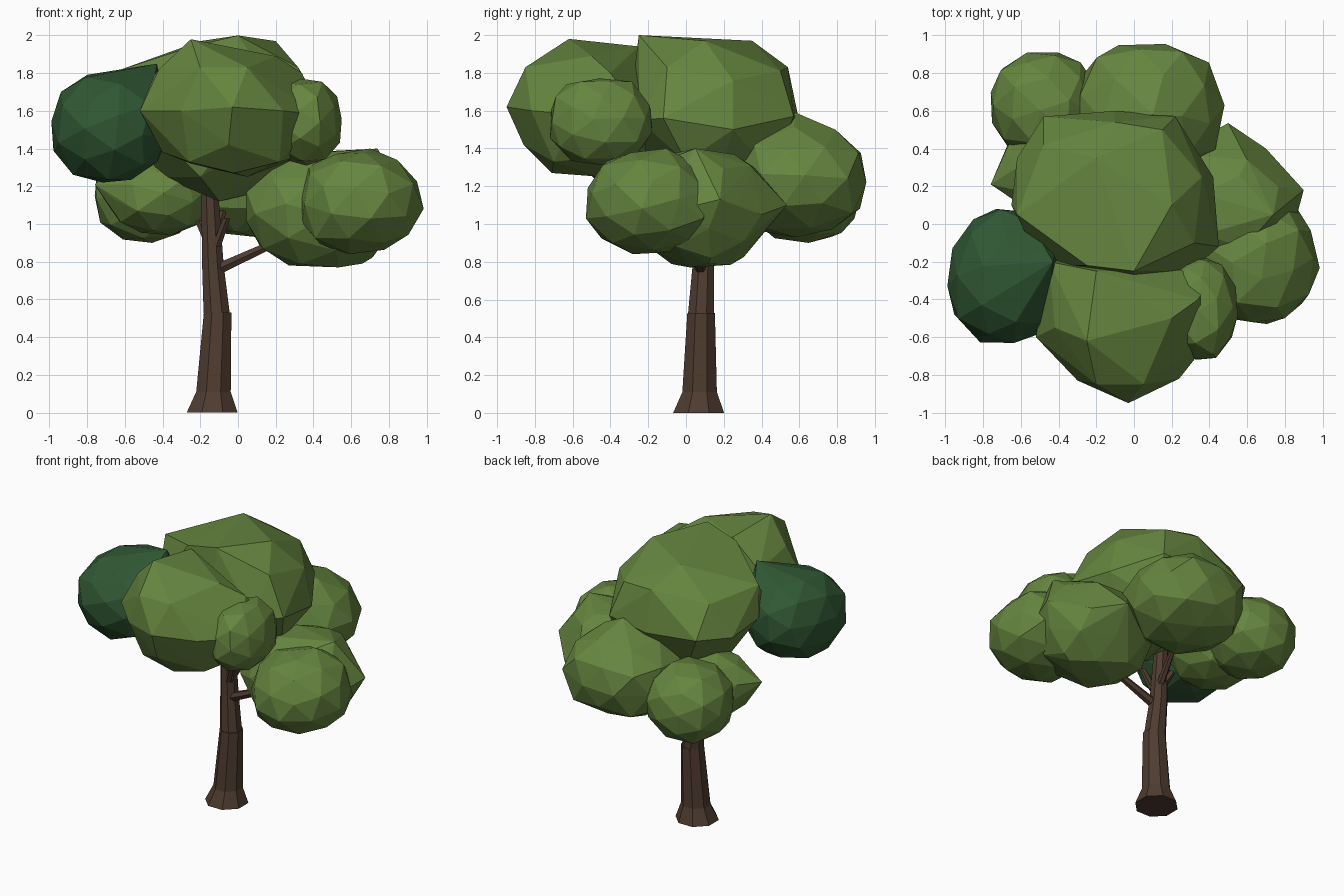
import bpy, bmesh, math, random
from mathutils import Vector, Euler

random.seed(4)


def material(name, rgb):
    m = bpy.data.materials.new(name)
    m.diffuse_color = (*rgb, 1)
    return m


LEAF = material("leaf green", (0.132, 0.235, 0.05))
DARK = material("dark leaf green", (0.03, 0.098, 0.034))
BARK = material("bark brown", (0.077, 0.045, 0.029))


def add_object(name, bm, mat):
    bmesh.ops.recalc_face_normals(bm, faces=bm.faces)
    me = bpy.data.meshes.new(name)
    bm.to_mesh(me)
    bm.free()
    me.materials.append(mat)
    ob = bpy.data.objects.new(name, me)
    bpy.context.collection.objects.link(ob)
    return ob


def hull(name, points, mat=LEAF):
    """Faceted clump: convex hull of a few corner points."""
    bm = bmesh.new()
    for p in points:
        bm.verts.new(p)
    res = bmesh.ops.convex_hull(bm, input=bm.verts)
    inner = {g for g in res["geom_interior"] if isinstance(g, bmesh.types.BMVert)}
    bmesh.ops.delete(bm, geom=list(inner), context='VERTS')
    return add_object(name, bm, mat)


def blob(name, lo, hi, mat=LEAF, p=2.2, tips=()):
    """Faceted round clump fitted to a bounding box, pulled out to extra tips."""
    bm = bmesh.new()
    bmesh.ops.create_icosphere(bm, subdivisions=2, radius=1)
    rot = Euler([random.uniform(0, 6.28) for _ in range(3)]).to_matrix()
    pts = []
    for v in bm.verts:
        c = rot @ v.co
        c /= sum(abs(a) ** p for a in c) ** (1 / p)
        pts.append(c * random.uniform(0.95, 1.03))
    bm.free()
    for i in range(3):
        a, b = min(c[i] for c in pts), max(c[i] for c in pts)
        for c in pts:
            c[i] = lo[i] + (c[i] - a) / (b - a) * (hi[i] - lo[i])
    return hull(name, pts + [Vector(t) for t in tips], mat)


def limb(name, rings, sides=8):
    """Tapered tube through (x, y, z, radius) rings."""
    bm = bmesh.new()
    axis = (Vector(rings[-1][:3]) - Vector(rings[0][:3])).normalized()
    if axis.z > 0.9:
        axis = Vector((0, 0, 1))
    u = axis.cross(Vector((0, 1, 0))).normalized()
    w = axis.cross(u)
    loops = []
    for x, y, z, r in rings:
        loop = []
        for k in range(sides):
            t = math.tau * (k + 0.5) / sides
            loop.append(bm.verts.new(Vector((x, y, z)) + (u * math.cos(t) + w * math.sin(t)) * r))
        loops.append(loop)
    for a, b in zip(loops, loops[1:]):
        for k in range(sides):
            n = (k + 1) % sides
            bm.faces.new((a[k], a[n], b[n], b[k]))
    bm.faces.new(loops[0])
    bm.faces.new(loops[-1])
    return add_object(name, bm, BARK)


# Trunk: flared base, then a second section that bends back to the left
limb("lower_trunk", [(-0.137, 0.067, 0, 0.146), (-0.13, 0.072, 0.11, 0.099),
                     (-0.108, 0.08, 0.53, 0.079)])
limb("upper_trunk", [(-0.113, 0.08, 0.525, 0.075), (-0.133, 0.092, 0.78, 0.062),
                     (-0.153, 0.10, 1.25, 0.046)])

# Branches
limb("right_branch", [(-0.12, 0.08, 0.755, 0.034), (0.35, 0.04, 0.97, 0.018)], 6)
limb("short_branch", [(-0.115, 0.06, 0.88, 0.028), (-0.06, 0.02, 1.03, 0.022)], 6)
limb("left_branch", [(-0.15, 0.10, 0.90, 0.03), (-0.205, 0.15, 1.01, 0.022)], 6)
limb("back_branch", [(-0.13, 0.10, 0.88, 0.028), (-0.08, 0.30, 1.06, 0.018)], 6)

# Crown: flat top sloping down to the left
hull("crown_clump", [
    (0, -0.25, 2.0), (0.2, 0.1, 1.97), (-0.2, 0.35, 1.97), (-0.62, 0.05, 1.82), (-0.25, -0.22, 1.94),
    (0.32, -0.1, 1.83), (0.36, 0.25, 1.76), (0.15, 0.5, 1.81), (-0.1, 0.54, 1.83), (-0.48, 0.42, 1.78),
    (-0.48, 0.57, 1.57), (0.22, 0.57, 1.57), (-0.1, 0.6, 1.54), (0.45, -0.12, 1.56), (0.42, 0.25, 1.5),
    (-0.65, 0.1, 1.6), (-0.62, 0.35, 1.55), (0.3, -0.25, 1.55), (-0.5, -0.22, 1.55), (0, -0.31, 1.5),
    (-0.4, 0.1, 1.25), (-0.1, 0, 1.12), (-0.05, 0.3, 1.13), (0.2, 0.15, 1.19), (0.15, 0.45, 1.27),
    (-0.3, 0.42, 1.27), (0.35, 0, 1.33), (-0.2, -0.2, 1.25)])

# Front clump: pointed towards the front
hull("front_clump", [
    (-0.25, -0.62, 1.98), (-0.2, -0.25, 1.94), (0.2, -0.5, 1.89), (0.05, -0.85, 1.83), (-0.2, -0.85, 1.83),
    (-0.42, -0.55, 1.82), (0.34, -0.4, 1.8), (-0.45, -0.2, 1.78),
    (-0.03, -0.95, 1.62), (-0.3, -0.83, 1.6), (0.24, -0.82, 1.6), (-0.52, -0.6, 1.6), (-0.47, -0.2, 1.6),
    (0.43, -0.58, 1.58), (0.42, -0.25, 1.58), (-0.02, -0.71, 1.27), (0.22, -0.7, 1.33), (-0.26, -0.72, 1.33),
    (-0.4, -0.5, 1.38), (0.05, -0.45, 1.25), (-0.25, -0.3, 1.32), (0.33, -0.4, 1.36), (-0.05, -0.15, 1.4),
    (-0.05, -0.86, 1.42)])
blob("front_right_clump", (0.15, -0.72, 1.31), (0.55, -0.18, 1.77), p=2.3)
blob("dark_clump", (-0.99, -0.63, 1.22), (-0.36, 0.08, 1.81), DARK, 2.15, [(-0.43, -0.2, 1.85)])

# Lower canopy
blob("right_clump", (0.33, -0.53, 0.84), (0.985, 0.14, 1.40), p=2.3)
blob("right_back_clump", (0.04, -0.26, 0.77), (0.84, 0.42, 1.38),
     tips=[(0.5, 0.535, 1.1), (0.9, 0.18, 1.13), (0.7, 0.4, 1.05), (0.6, 0.34, 1.31),
           (0.27, 0.05, 0.78), (0.66, 0.12, 0.79), (0.74, 0.05, 1.4)])
blob("back_clump", (-0.31, 0.24, 0.93), (0.48, 0.955, 1.54), p=2.3, tips=[(0.1, 0.58, 1.59)])
blob("back_left_clump", (-0.76, 0.35, 0.90), (-0.19, 0.91, 1.42), p=2.3)
blob("left_clump", (-0.70, 0.02, 0.94), (-0.13, 0.6, 1.38), tips=[(-0.76, 0.21, 1.21)])
